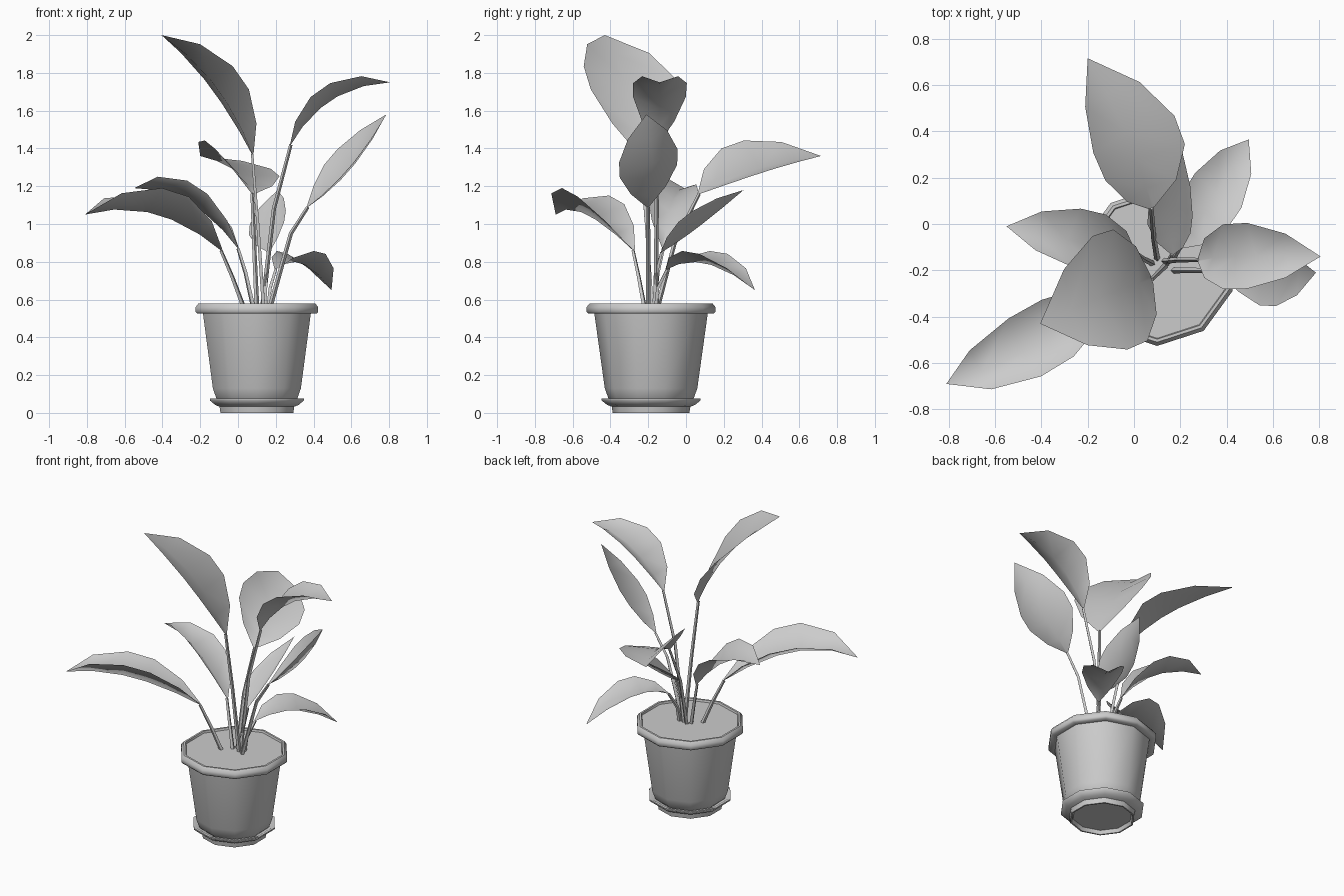
import bpy, bmesh, math
from mathutils import Vector

cube = bpy.data.objects.get("Cube")
if cube:
    bpy.data.objects.remove(cube, do_unlink=True)

grey = bpy.data.materials.new("plain_grey")
grey.use_nodes = True
tone = (0.6, 0.6, 0.6, 1)
grey.diffuse_color = tone
grey.node_tree.nodes["Principled BSDF"].inputs["Base Color"].default_value = tone

CENTRE = Vector((0.1, -0.185, 0))


def finish(name, mesh, angle):
    mesh.materials.clear()
    mesh.materials.append(grey)
    obj = bpy.data.objects.new(name, mesh)
    bpy.context.collection.objects.link(obj)
    bpy.ops.object.select_all(action="DESELECT")
    obj.select_set(True)
    bpy.context.view_layer.objects.active = obj
    bpy.ops.object.shade_smooth_by_angle(angle=math.radians(angle))
    return obj


def lathe(name, profile, sides=10):
    """Spin (radius, height) pairs into a faceted vessel, capping both ends."""
    bm = bmesh.new()
    rings = []
    for r, z in profile:
        ring = []
        for i in range(sides):
            a = math.tau * i / sides - math.pi / 2
            ring.append(bm.verts.new(CENTRE + Vector((r * math.cos(a), r * math.sin(a), z))))
        rings.append(ring)
    for low, high in zip(rings, rings[1:]):
        for i in range(sides):
            j = (i + 1) % sides
            bm.faces.new((low[i], low[j], high[j], high[i]))
    bm.faces.new(rings[0][::-1])
    bm.faces.new(rings[-1])
    mesh = bpy.data.meshes.new(name)
    bm.to_mesh(mesh)
    bm.free()
    return finish(name, mesh, 50)


def stem(name, points):
    curve = bpy.data.curves.new(name, "CURVE")
    curve.dimensions = "3D"
    curve.bevel_depth = 0.013
    curve.bevel_resolution = 0
    curve.use_fill_caps = True
    spline = curve.splines.new("POLY")
    spline.points.add(len(points) - 1)
    for i, (p, co) in enumerate(zip(spline.points, points)):
        p.co = (*co, 1)
        p.radius = 1 - 0.3 * i / (len(points) - 1)
    helper = bpy.data.objects.new(name + "_path", curve)
    mesh = bpy.data.meshes.new_from_object(helper)
    bpy.data.objects.remove(helper)
    finish(name, mesh, 50)


# Blade outline: position along the midrib and relative half width
ROWS = ((0, 0.06), (0.16, 0.6), (0.37, 0.98), (0.55, 1), (0.79, 0.67))


def leaf(name, root, bend, base, middle, tip, side, lift):
    """A bent stem carrying a blade folded upward along its midrib."""
    base, middle, tip, side = map(Vector, (base, middle, tip, side))
    stem(name + "_stem", [Vector(root), Vector(bend), base])
    control = 2 * middle - (base + tip) / 2
    bm = bmesh.new()
    rows = []
    for t, width in ROWS:
        rib = base * (1 - t) ** 2 + control * 2 * t * (1 - t) + tip * t ** 2
        along = (control - base) * (1 - t) + (tip - control) * t
        up = along.cross(side).normalized()
        if up.z < 0:
            up.negate()
        raised = rib + up * lift * width
        rows.append([bm.verts.new(p) for p in
                     (raised - side * width, rib, raised + side * width)])
    for a, b in zip(rows, rows[1:]):
        for i in (0, 1):
            bm.faces.new((a[i], a[i + 1], b[i + 1], b[i]))
    end = bm.verts.new(tip)
    for i in (0, 1):
        bm.faces.new((rows[-1][i], rows[-1][i + 1], end))
    bmesh.ops.recalc_face_normals(bm, faces=bm.faces)
    if sum(f.normal.z for f in bm.faces) < 0:
        bmesh.ops.reverse_faces(bm, faces=bm.faces)
    mesh = bpy.data.meshes.new(name)
    bm.to_mesh(mesh)
    bm.free()
    finish(name, mesh, 120)


# Saucer with a recessed underside, pot with rolled rim, and soil
lathe("saucer", [(0.185, 0.025), (0.193, 0), (0.203, 0), (0.208, 0.033), (0.232, 0.042),
                 (0.262, 0.066), (0.262, 0.075), (0.245, 0.075), (0.2, 0.05)])
lathe("pot", [(0.2, 0.05), (0.225, 0.075), (0.245, 0.13), (0.3, 0.525), (0.332, 0.525),
              (0.341, 0.535), (0.341, 0.56), (0.325, 0.58), (0.312, 0.58), (0.306, 0.555)])
lathe("soil", [(0.29, 0.54), (0.308, 0.567)])

# Leaves: root, bend, blade base, midrib middle, tip, half width, fold height
leaf("tall_left_leaf", (0.135, -0.18, 0.56), (0.105, -0.21, 1.0), (0.075, -0.24, 1.37),
     (-0.12, -0.305, 1.73), (-0.405, -0.43, 2.0), (0.075, -0.245, 0.035), 0.06)
leaf("tall_right_leaf", (0.13, -0.16, 0.56), (0.19, -0.155, 1.08), (0.28, -0.155, 1.42),
     (0.5, -0.138, 1.66), (0.805, -0.14, 1.75), (0, 0.142, 0), 0.08)
leaf("middle_right_leaf", (0.17, -0.2, 0.56), (0.28, -0.2, 0.95), (0.37, -0.2, 1.09),
     (0.6, -0.175, 1.295), (0.785, -0.21, 1.58), (-0.043, 0.155, 0.035), 0.07)
leaf("long_front_leaf", (0.03, -0.22, 0.56), (-0.03, -0.25, 0.72), (-0.09, -0.28, 0.86),
     (-0.445, -0.535, 1.055), (-0.81, -0.69, 1.05), (0.07, -0.125, 0.02), 0.11)
leaf("left_leaf", (0.08, -0.17, 0.56), (0.04, -0.15, 0.74), (0, -0.12, 0.87),
     (-0.26, -0.075, 1.115), (-0.55, -0.01, 1.19), (0.02, 0.125, -0.03), 0.08)
leaf("back_leaf", (0.1, -0.15, 0.56), (0.085, -0.06, 0.9), (0.075, 0.07, 1.16),
     (-0.02, 0.36, 1.285), (-0.2, 0.715, 1.36), (-0.175, -0.08, 0.075), 0.08)
leaf("small_back_leaf", (0.14, -0.17, 0.56), (0.15, -0.16, 0.72), (0.165, -0.13, 0.85),
     (0.175, 0.06, 0.98), (0.21, 0.305, 1.18), (0.095, -0.02, 0.035), 0.05)
leaf("drooping_leaf", (0.16, -0.16, 0.56), (0.17, -0.15, 0.66), (0.2, -0.1, 0.76),
     (0.34, 0.11, 0.79), (0.495, 0.365, 0.65), (-0.1, 0.075, 0), 0.06)
